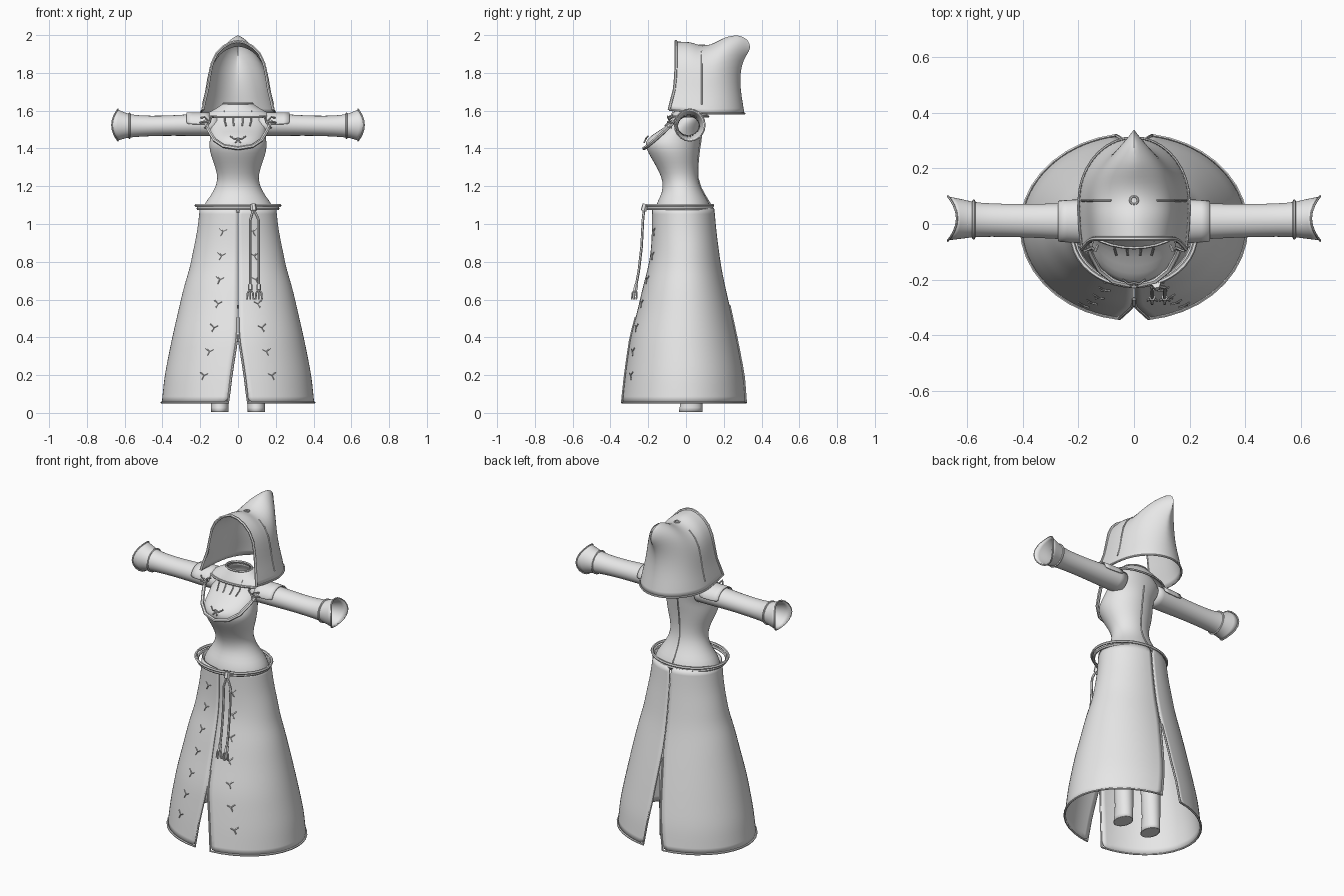
import bpy, bmesh, math
from math import sin, cos, pi, radians
from mathutils import Vector

cube = bpy.data.objects.get("Cube")
if cube:
    bpy.data.objects.remove(cube, do_unlink=True)

cloth = bpy.data.materials.new("pale grey cloth")
cloth.use_nodes = True
cloth.diffuse_color = (0.8, 0.8, 0.8, 1)
cloth.node_tree.nodes["Principled BSDF"].inputs["Base Color"].default_value = (0.8, 0.8, 0.8, 1)


def lerp_table(table, t):
    """Interpolate rows of a table sorted by their first entry."""
    if t <= table[0][0]:
        return table[0][1:]
    for a, b in zip(table, table[1:]):
        if t <= b[0]:
            k = (t - a[0]) / (b[0] - a[0])
            return [p + (q - p) * k for p, q in zip(a[1:], b[1:])]
    return table[-1][1:]


def finish(obj, angle=50):
    obj.data.materials.append(cloth)
    bpy.ops.object.select_all(action='DESELECT')
    obj.select_set(True)
    bpy.context.view_layer.objects.active = obj
    bpy.ops.object.shade_smooth_by_angle(angle=radians(angle))
    return obj


def sheet(name, rows, closed=False, thick=0.0, subsurf=1):
    """Skin a grid of point rows."""
    bm = bmesh.new()
    grid = [[bm.verts.new(p) for p in row] for row in rows]
    n = len(rows[0])
    for r0, r1 in zip(grid, grid[1:]):
        for i in range(n if closed else n - 1):
            j = (i + 1) % n
            bm.faces.new((r0[i], r0[j], r1[j], r1[i]))
    bmesh.ops.remove_doubles(bm, verts=bm.verts, dist=0.0005)
    bmesh.ops.recalc_face_normals(bm, faces=bm.faces)
    mesh = bpy.data.meshes.new(name)
    bm.to_mesh(mesh)
    bm.free()
    obj = bpy.data.objects.new(name, mesh)
    bpy.context.collection.objects.link(obj)
    finish(obj)
    if subsurf:
        obj.modifiers.new("smooth", 'SUBSURF').levels = subsurf
        obj.modifiers["smooth"].render_levels = subsurf
    if thick:
        mod = obj.modifiers.new("thickness", 'SOLIDIFY')
        mod.thickness = thick
    return obj


def tube(name, points, radius, cyclic=False):
    """Round cord along a path, turned into a mesh."""
    curve = bpy.data.curves.new(name, 'CURVE')
    curve.dimensions = '3D'
    curve.bevel_depth = radius
    curve.bevel_resolution = 1
    curve.use_fill_caps = True
    spline = curve.splines.new('POLY')
    spline.points.add(len(points) - 1)
    for sp, p in zip(spline.points, points):
        sp.co = (*p, 1)
    spline.use_cyclic_u = cyclic
    obj = bpy.data.objects.new(name, curve)
    bpy.context.collection.objects.link(obj)
    bpy.ops.object.select_all(action='DESELECT')
    obj.select_set(True)
    bpy.context.view_layer.objects.active = obj
    bpy.ops.object.convert(target='MESH')
    return finish(bpy.context.view_layer.objects.active)


def ring(z, w, yf, yb, n=28):
    return [(w * cos(2 * pi * i / n), (yf + yb) / 2 + (yb - yf) / 2 * sin(2 * pi * i / n), z)
            for i in range(n)]


# Skirt: two panels, slit at front and back. Rows are z, half width, front y, back y
skirt = [(0.055, 0.405, -0.342, 0.322), (0.2, 0.39, -0.325, 0.308), (0.4, 0.35, -0.295, 0.268),
         (0.55, 0.315, -0.255, 0.235), (0.68, 0.285, -0.225, 0.205), (0.75, 0.26, -0.205, 0.19),
         (0.85, 0.24, -0.185, 0.175), (0.97, 0.215, -0.18, 0.16), (1.085, 0.203, -0.18, 0.15)]
front_slit = [(0.055, 0.052), (0.2, 0.035), (0.41, 0.002), (1.1, 0.002)]
back_slit = [(0.055, 0.065), (0.3, 0.03), (0.6, 0.003), (1.1, 0.003)]


def skirt_front(x, z, lift=0.004):
    w, yf, yb = lerp_table(skirt, z)
    return Vector((x, (yf + yb) / 2 - (yb - yf) / 2 * math.sqrt(1 - (x / w) ** 2) - lift, z))


for side, label in ((1, "left"), (-1, "right")):
    rows = []
    for k in range(17):
        z = 0.055 + 1.03 * k / 16
        w, yf, yb = lerp_table(skirt, z)
        a0 = -pi / 2 + math.asin(lerp_table(front_slit, z)[0] / w)
        a1 = pi / 2 - math.asin(lerp_table(back_slit, z)[0] / w)
        angles = [a0 + (a1 - a0) * i / 18 for i in range(19)]
        rows.append([(side * w * cos(a), (yf + yb) / 2 + (yb - yf) / 2 * sin(a), z) for a in angles])
    sheet(label + "_skirt_panel", rows, thick=0.006)
    edge = [r[0] for r in rows[7::-1]] + rows[0][1:-1] + [r[-1] for r in rows[:9]]
    tube(label + "_skirt_hem", edge, 0.006)
    # Forked lace stitches down the panel
    for i in range(7):
        z = 0.96 - 0.127 * i
        x = side * lerp_table([(0.2, 0.18), (0.33, 0.15), (0.46, 0.125), (0.6, 0.102), (0.96, 0.08)], z)[0]
        for j, (dx, dz) in enumerate(((0.02, 0.018), (-0.02, 0.01), (0.012, -0.022))):
            tube(f"{label}_lace_{i}_{j}", [skirt_front(x, z), skirt_front(x + side * dx, z + dz)], 0.003)

# Legs below the skirt
for side, label in ((1, "left"), (-1, "right")):
    legs = [(0.005, 0.048, -0.04, 0.088), (0.05, 0.048, -0.03, 0.088), (0.15, 0.05, -0.02, 0.085),
            (0.45, 0.06, -0.05, 0.08), (0.95, 0.08, -0.09, 0.08)]
    sheet(label + "_trouser_leg", [[(x + side * 0.097, y, z) for x, y, z in ring(*r, 16)] for r in legs],
          closed=True, thick=0.004)
    sole = ring(0.006, 0.046, -0.037, 0.085, 16)
    sheet(label + "_sole", [[(x + side * 0.097, y, z) for x, y, z in sole], [(side * 0.097, 0.024, 0.006)] * 16],
          closed=True, subsurf=0)

# Bodice
bodice = [(1.06, 0.195, -0.165, 0.135), (1.1, 0.185, -0.16, 0.13), (1.15, 0.145, -0.135, 0.1),
          (1.19, 0.122, -0.122, 0.078), (1.24, 0.106, -0.126, 0.062), (1.3, 0.12, -0.155, 0.06),
          (1.35, 0.14, -0.185, 0.064), (1.4, 0.153, -0.213, 0.07), (1.435, 0.152, -0.218, 0.076),
          (1.47, 0.147, -0.185, 0.08), (1.51, 0.152, -0.115, 0.086), (1.55, 0.16, -0.075, 0.09),
          (1.585, 0.14, -0.06, 0.088), (1.61, 0.085, -0.05, 0.075), (1.63, 0.07, -0.045, 0.065)]
sheet("bodice", [ring(*r) for r in bodice], closed=True, thick=0.004)
band = [(0.175, -0.06, 1.545), (0.155, -0.11, 1.495), (0.125, -0.165, 1.445), (0.075, -0.205, 1.412)]
tube("neckline_band", band + [(0, -0.222, 1.4)] + [(-x, y, z) for x, y, z in band[::-1]], 0.01)
tube("bodice_back_seam", [(0, r[3] + 0.002, r[0]) for r in bodice[1:11]], 0.004)
for s in (1, -1):
    tube("drawstring", [(0, -0.21, 1.455), (s * 0.02, -0.215, 1.45), (s * 0.04, -0.2, 1.465)], 0.004)
    tube("drawstring_end", [(0, -0.21, 1.455), (s * 0.012, -0.222, 1.43)], 0.004)
    for x in (0.025, 0.07):
        tube("shirt_gather", [(s * x, -0.055, 1.6), (s * x, -0.088, 1.545), (s * x * 0.9, -0.112, 1.52)], 0.004)

# Small collar cape and neck rim
collar = [(1.57, 0.185, -0.085, 0.118), (1.592, 0.155, -0.075, 0.11), (1.615, 0.11, -0.062, 0.092),
          (1.638, 0.078, -0.05, 0.072)]
sheet("collar", [ring(*r) for r in collar], closed=True, thick=0.006)
tube("collar_edge", ring(*collar[0]), 0.006, True)
tube("neck_rim", ring(1.638, 0.076, -0.05, 0.07), 0.006, True)

# Sleeves: rows are x, centre y, centre z, half depth, half height
sleeve = [(0.11, 0.01, 1.525, 0.07, 0.06), (0.2, 0.01, 1.525, 0.069, 0.06), (0.28, 0.01, 1.523, 0.064, 0.057),
          (0.4, 0.012, 1.52, 0.06, 0.053), (0.52, 0.014, 1.518, 0.06, 0.056), (0.58, 0.016, 1.52, 0.064, 0.063),
          (0.61, 0.018, 1.522, 0.071, 0.073), (0.635, 0.02, 1.524, 0.08, 0.084)]


def sleeve_ring(side, x, cy, cz, ry, rz, a0=0.0, a1=2 * pi, n=20, bow=0.0):
    return [(side * (x + bow * cos(a) ** 2), cy + ry * cos(a), cz + rz * sin(a))
            for a in (a0 + (a1 - a0) * i / n for i in range(n))]


for side, label in ((1, "left"), (-1, "right")):
    rows = [sleeve_ring(side, *r, bow=0.033 if r[0] > 0.63 else 0) for r in sleeve]
    sheet(label + "_sleeve", rows, closed=True, thick=0.004)
    tube(label + "_cuff_edge", rows[-1], 0.004, True)
    tube(label + "_cuff_band", sleeve_ring(side, 0.575, 0.016, 1.52, 0.066, 0.064), 0.006, True)
    caps = [(0.15, 0.01, 1.528, 0.08, 0.062), (0.21, 0.01, 1.528, 0.078, 0.064), (0.272, 0.01, 1.528, 0.074, 0.062)]
    sheet(label + "_shoulder_cap", [sleeve_ring(side, *c, a0=0, a1=pi * 1.07, n=15) for c in caps], thick=0.006)
    # Shoulder bow
    for dx, dz in ((0.045, 0.022), (0.05, -0.004), (-0.02, 0.025), (0.025, -0.03)):
        tube(label + "_shoulder_bow", [(side * 0.15, -0.085, 1.54), (side * (0.15 + dx * 0.6), -0.097, 1.545 + dz),
                                       (side * (0.15 + dx), -0.075, 1.54 + dz)], 0.005)

# Hood: rows are height fraction, half width, front y, back y
hood = [(0, 0.198, -0.09, 0.31), (0.13, 0.188, -0.078, 0.302), (0.3, 0.172, -0.062, 0.29),
        (0.5, 0.16, -0.055, 0.286), (0.68, 0.146, -0.053, 0.302), (0.82, 0.12, -0.053, 0.328),
        (0.92, 0.082, -0.053, 0.342), (0.98, 0.038, -0.053, 0.338), (1, 0, -0.053, 0.325)]
crown = [(-0.05, 1.968), (0.02, 1.966), (0.1, 1.94), (0.15, 1.958), (0.2, 1.99), (0.27, 2.004),
         (0.31, 1.99), (0.345, 1.955)]
rows = []
for h, w, yf, yb in hood:
    row = []
    for i in range(-14, 15):
        s, sgn = abs(i) / 14, (1 if i > 0 else -1)
        if s < 0.65:
            a = s / 0.65 * pi / 2
            x, y = w * sin(a) ** (1 + 1.0 * h * h), 0.08 + (yb - 0.08) * cos(a)
        else:
            k = (s - 0.65) / 0.35
            x, y = w * (1 - 0.06 * k * k), 0.08 + (yf - 0.08) * k
        base = 1.585 + 0.02 * max(0, min(1, (0.1 - y) / 0.2))
        row.append((sgn * x, y, base + h * (lerp_table(crown, y)[0] - base)))
    rows.append(row)
sheet("hood", rows, thick=0.006)
tube("hood_front_edge", [r[0] for r in rows] + [r[-1] for r in rows[-2::-1]], 0.008)
tube("hood_bottom_edge", rows[0], 0.005)
for i, label in ((5, "right"), (23, "left")):
    tube(label + "_hood_seam", [r[i] for r in rows[1:7]], 0.004)
tube("hood_eyelet", [(0.014 * cos(a * pi / 6), 0.085 + 0.014 * sin(a * pi / 6), 1.946) for a in range(12)], 0.004, True)

# Cord belt with two hanging tassels
tube("belt_upper_cord", ring(1.098, 0.222, -0.222, 0.142, 40), 0.008, True)
tube("belt_lower_cord", ring(1.082, 0.212, -0.215, 0.14, 40), 0.008, True)
tube("belt_knot", [(0.08, -0.215, 1.105), (0.082, -0.225, 1.07)], 0.016)
for x in (0.065, 0.11):
    cord = [(0.082, -0.222, 1.08), (x, -0.228, 1.02), (x, -0.235, 0.88), (x, -0.25, 0.75), (x, -0.265, 0.67)]
    tube("belt_cord", cord, 0.007)
    tube("tassel_knot", [(x, -0.263, 0.68), (x, -0.269, 0.65)], 0.012)
    for dx, dy in ((-0.014, 0), (0, -0.012), (0.014, 0), (0, 0.012)):
        tube("tassel_strand", [(x, -0.268, 0.655), (x + dx, -0.272 + dy, 0.635), (x + dx * 1.2, -0.275 + dy, 0.6)], 0.005)
